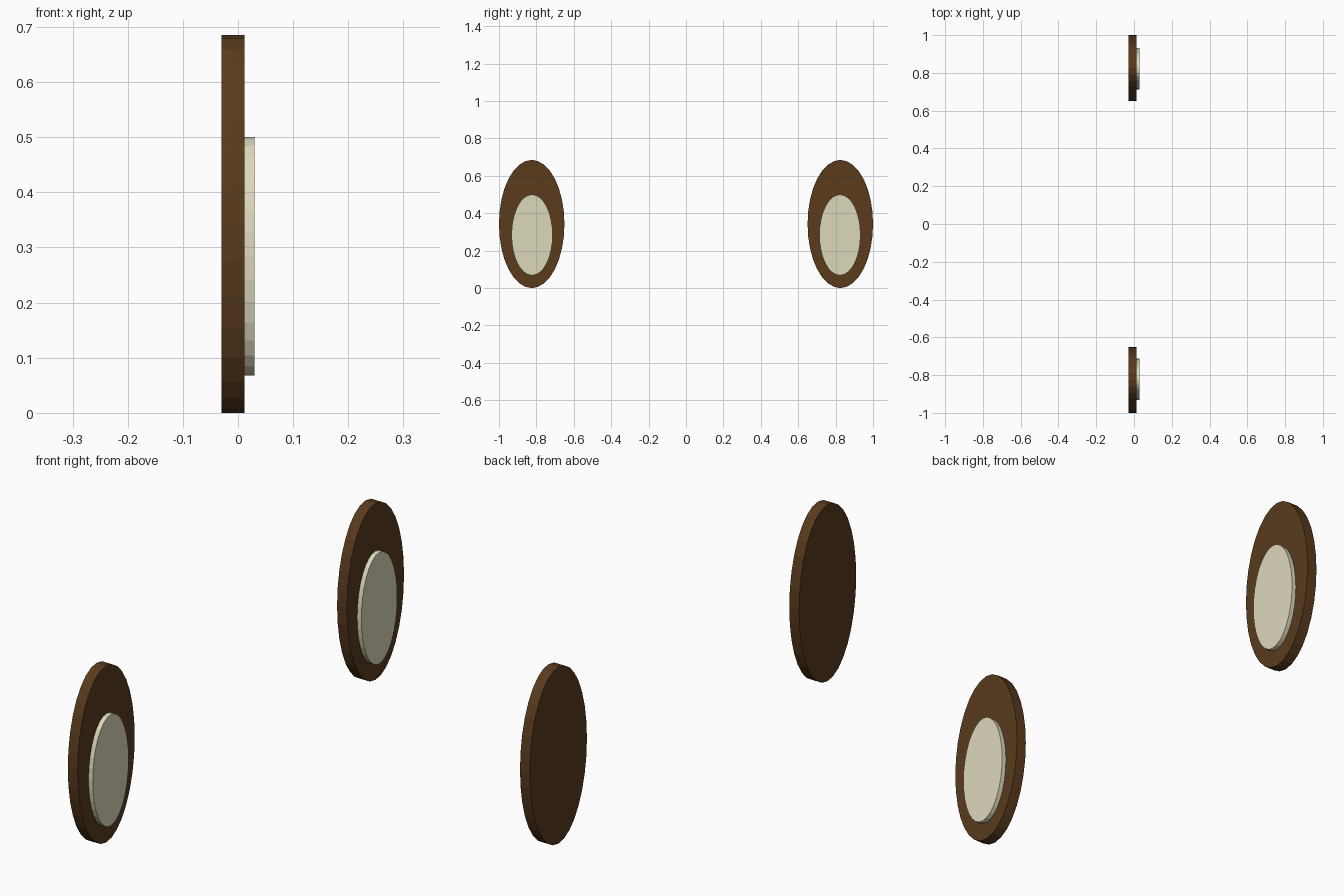
import bpy
from math import pi

if "Cube" in bpy.data.objects:
    bpy.data.objects.remove(bpy.data.objects["Cube"])


def material(name, color):
    m = bpy.data.materials.new(name)
    m.diffuse_color = color
    m.use_nodes = True
    m.node_tree.nodes["Principled BSDF"].inputs["Base Color"].default_value = m.diffuse_color
    return m


brown = material("brown", (0.10, 0.043, 0.012, 1))
cream = material("cream", (0.72, 0.69, 0.50, 1))


def oval(name, y, z, half_w, half_h, x0, x1, mat):
    """Flat 32-sided oval disc facing along x."""
    bpy.ops.mesh.primitive_cylinder_add(
        vertices=32, radius=1, depth=1,
        location=((x0 + x1) / 2, y, z), rotation=(0, pi / 2, 0))
    ob = bpy.context.object
    ob.name = name
    ob.scale = (half_h, half_w, x1 - x0)  # local x points along world z
    bpy.ops.object.transform_apply(location=False, rotation=True, scale=True)
    ob.data.materials.append(mat)
    return ob


# A matching pair of ears, each with a pale inner pad on the +x face
for side, s in (("left", -1), ("right", 1)):
    oval(f"{side}_outer_ear", s * 0.825, 0.3425, 0.175, 0.3425, -0.03, 0.012, brown)
    oval(f"{side}_inner_ear", s * 0.823, 0.284, 0.11, 0.216, 0.008, 0.03, cream)
